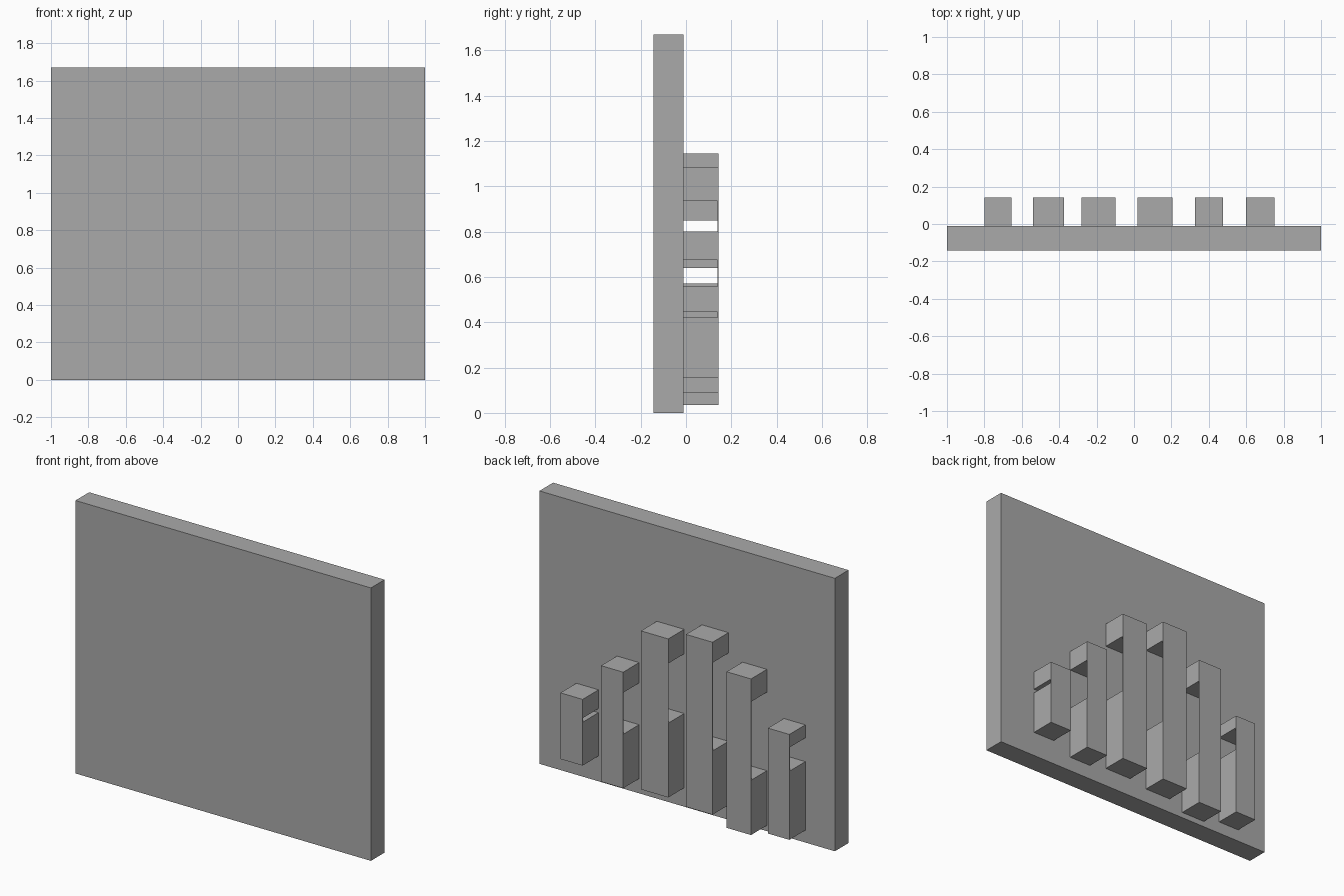
import bpy

cube = bpy.data.objects.get("Cube")
if cube:
    bpy.data.objects.remove(cube, do_unlink=True)

grey = bpy.data.materials.new("mid_grey")
grey.use_nodes = True
colour = (0.4, 0.4, 0.4, 1)
grey.diffuse_color = colour
grey.node_tree.nodes["Principled BSDF"].inputs["Base Color"].default_value = colour

FRONT, JOINT, BACK = -0.143, -0.011, 0.143
SKIN = 0.004


def finish(name, mesh):
    mesh.materials.append(grey)
    obj = bpy.data.objects.new(name, mesh)
    bpy.context.collection.objects.link(obj)
    return obj


def box(name, x0, x1, y0, y1, z0, z1):
    corners = [(x, y, z) for x in (x0, x1) for y in (y0, y1) for z in (z0, z1)]
    faces = [(0, 1, 3, 2), (4, 6, 7, 5), (0, 4, 5, 1),
             (2, 3, 7, 6), (0, 2, 6, 4), (1, 5, 7, 3)]
    mesh = bpy.data.meshes.new(name)
    mesh.from_pydata(corners, [], faces)
    return finish(name, mesh)


def slotted_bar(name, x0, x1, z0, slot0, slot1, z1):
    # C-shaped side profile: two blocks joined by a thin back skin
    inner = BACK - SKIN
    profile = [(JOINT, z0), (BACK, z0), (BACK, z1), (JOINT, z1),
               (JOINT, slot1), (inner, slot1), (inner, slot0), (JOINT, slot0)]
    n = len(profile)
    verts = [(x, y, z) for x in (x0, x1) for y, z in profile]
    faces = [tuple(reversed(range(n))), tuple(range(n, 2 * n))]
    faces += [(i, (i + 1) % n, (i + 1) % n + n, i + n) for i in range(n)]
    mesh = bpy.data.meshes.new(name)
    mesh.from_pydata(verts, [], faces)
    return finish(name, mesh)


# Flat upright panel
box("panel", -1, 1, FRONT, JOINT, 0, 1.67)

# Row of finger bars: x range, bottom, slot bottom, slot top, top
bars = [
    (-0.80, -0.655, 0.075, 0.495, 0.64, 0.72),
    (-0.54, -0.375, 0.035, 0.37, 0.85, 0.99),
    (-0.28, -0.10, 0.09, 0.48, 1.02, 1.145),
    (0.02, 0.205, 0.115, 0.57, 0.935, 1.085),
    (0.325, 0.475, 0.09, 0.42, 0.675, 0.80),
    (0.60, 0.75, 0.155, 0.42, 0.445, 0.56),
]
for number, bar in enumerate(bars, 1):
    slotted_bar(f"finger_bar_{number}", *bar)
